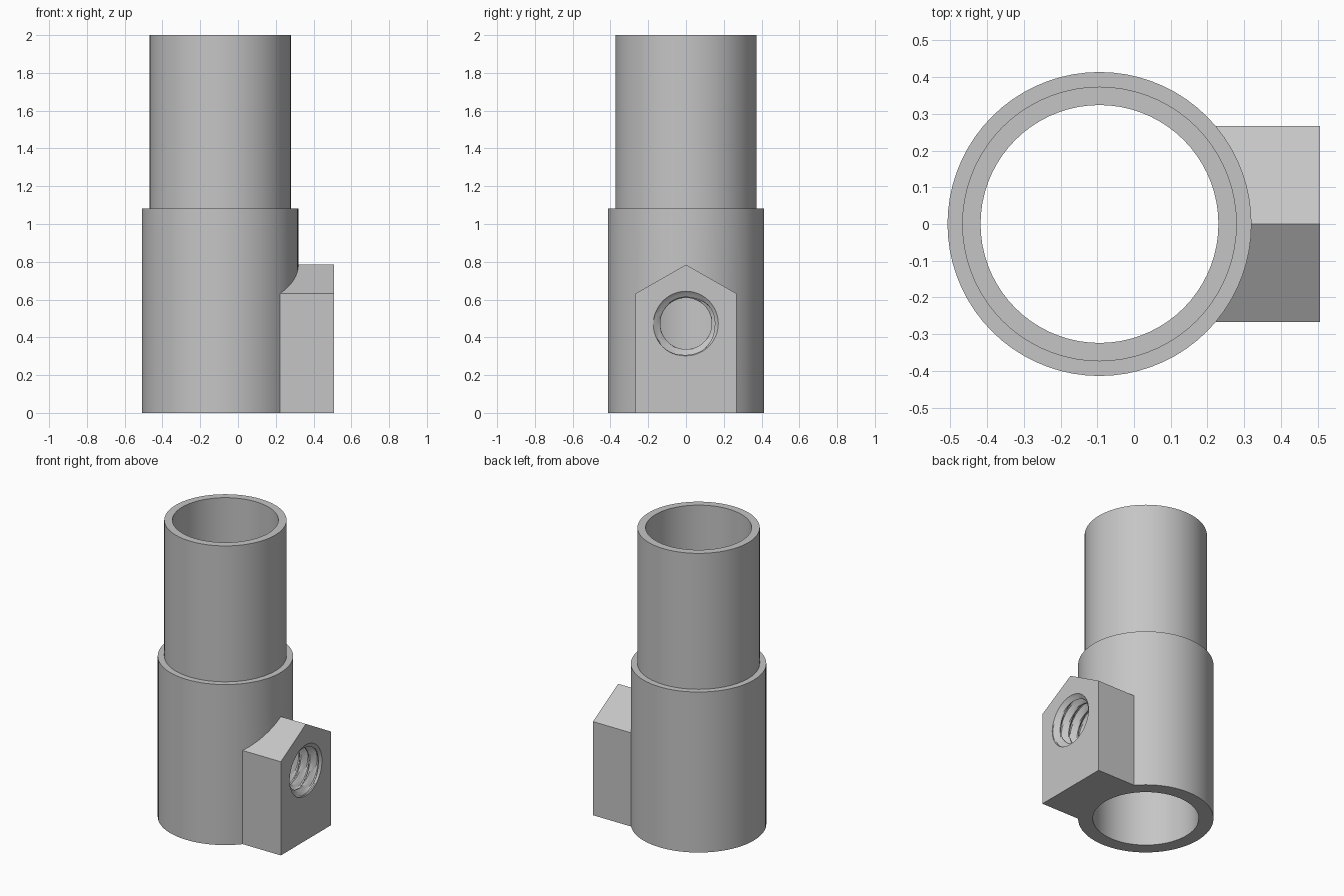
import bpy, bmesh, math

cube = bpy.data.objects.get("Cube")
if cube:
    bpy.data.objects.remove(cube, do_unlink=True)

AXIS_X, BORE_R, SLEEVE_R, NECK_R = -0.094, 0.324, 0.414, 0.374
SHOULDER_Z, TOP_Z = 1.083, 2.0
FACE_X, HOLE_Z = 0.507, 0.473
MINOR_R, MAJOR_R, PITCH = 0.136, 0.174, 0.07
SEGMENTS = 72

grey = bpy.data.materials.new("plain grey")
grey.use_nodes = True
grey.diffuse_color = (0.56, 0.56, 0.56, 1)
grey.node_tree.nodes["Principled BSDF"].inputs["Base Color"].default_value = grey.diffuse_color


def finish(name, bm):
    bmesh.ops.recalc_face_normals(bm, faces=bm.faces)
    mesh = bpy.data.meshes.new(name)
    bm.to_mesh(mesh)
    bm.free()
    mesh.materials.append(grey)
    obj = bpy.data.objects.new(name, mesh)
    bpy.context.collection.objects.link(obj)
    return obj


def skin(name, rings):
    """Closed solid through a list of equally long point rings."""
    bm = bmesh.new()
    loops = [[bm.verts.new(p) for p in ring] for ring in rings]
    n = len(loops[0])
    for a, b in zip(loops, loops[1:]):
        for i in range(n):
            j = (i + 1) % n
            bm.faces.new((a[i], a[j], b[j], b[i]))
    bm.faces.new(loops[0])
    bm.faces.new(loops[-1])
    return finish(name, bm)


def circle(r, z):
    angles = [math.tau * i / SEGMENTS for i in range(SEGMENTS)]
    return [(AXIS_X + r * math.cos(a), r * math.sin(a), z) for a in angles]


def boolean(target, tool, operation):
    mod = target.modifiers.new(tool.name, 'BOOLEAN')
    mod.object, mod.operation, mod.solver = tool, operation, 'EXACT'
    bpy.context.view_layer.objects.active = target
    bpy.ops.object.modifier_apply(modifier=mod.name)
    bpy.data.objects.remove(tool, do_unlink=True)


# Stepped sleeve and neck
coupling = skin("stepped_tube", [circle(SLEEVE_R, 0), circle(SLEEVE_R, SHOULDER_Z),
                                 circle(NECK_R, SHOULDER_Z), circle(NECK_R, TOP_Z)])

# Gabled boss on the side
gable = [(-0.267, 0), (0.267, 0), (0.267, 0.632), (0, 0.785), (-0.267, 0.632)]
boss = skin("screw_boss", [[(x, y, z) for y, z in gable] for x in (0.05, FACE_X)])
boolean(coupling, boss, 'UNION')

# Straight bore through the tube
boolean(coupling, skin("bore_cutter", [circle(BORE_R, -0.1), circle(BORE_R, TOP_Z + 0.1)]),
        'DIFFERENCE')


# Threaded screw hole, flared at the mouth
def thread_ring(x):
    ring = []
    for i in range(48):
        turn = i / 48
        phase = ((x - FACE_X) / PITCH + turn) % 1
        ridge = min(1, max(0, 1.25 - abs(2 * phase - 1) * 1.5))
        r = MINOR_R + (MAJOR_R - MINOR_R) * ridge
        r = min(MAJOR_R, max(r, MAJOR_R - (FACE_X - x) * 1.5))
        ring.append((x, r * math.cos(math.tau * turn), HOLE_Z + r * math.sin(math.tau * turn)))
    return ring


steps = 56
start, end = 0.05, FACE_X + 0.02
thread = skin("thread_cutter",
              [thread_ring(start + (end - start) * k / steps) for k in range(steps + 1)])
boolean(coupling, thread, 'DIFFERENCE')

# Smooth round walls, crisp edges
bpy.ops.object.select_all(action='DESELECT')
coupling.select_set(True)
bpy.context.view_layer.objects.active = coupling
bpy.ops.object.shade_smooth_by_angle(angle=math.radians(25))
coupling.name = "tube_coupling"
